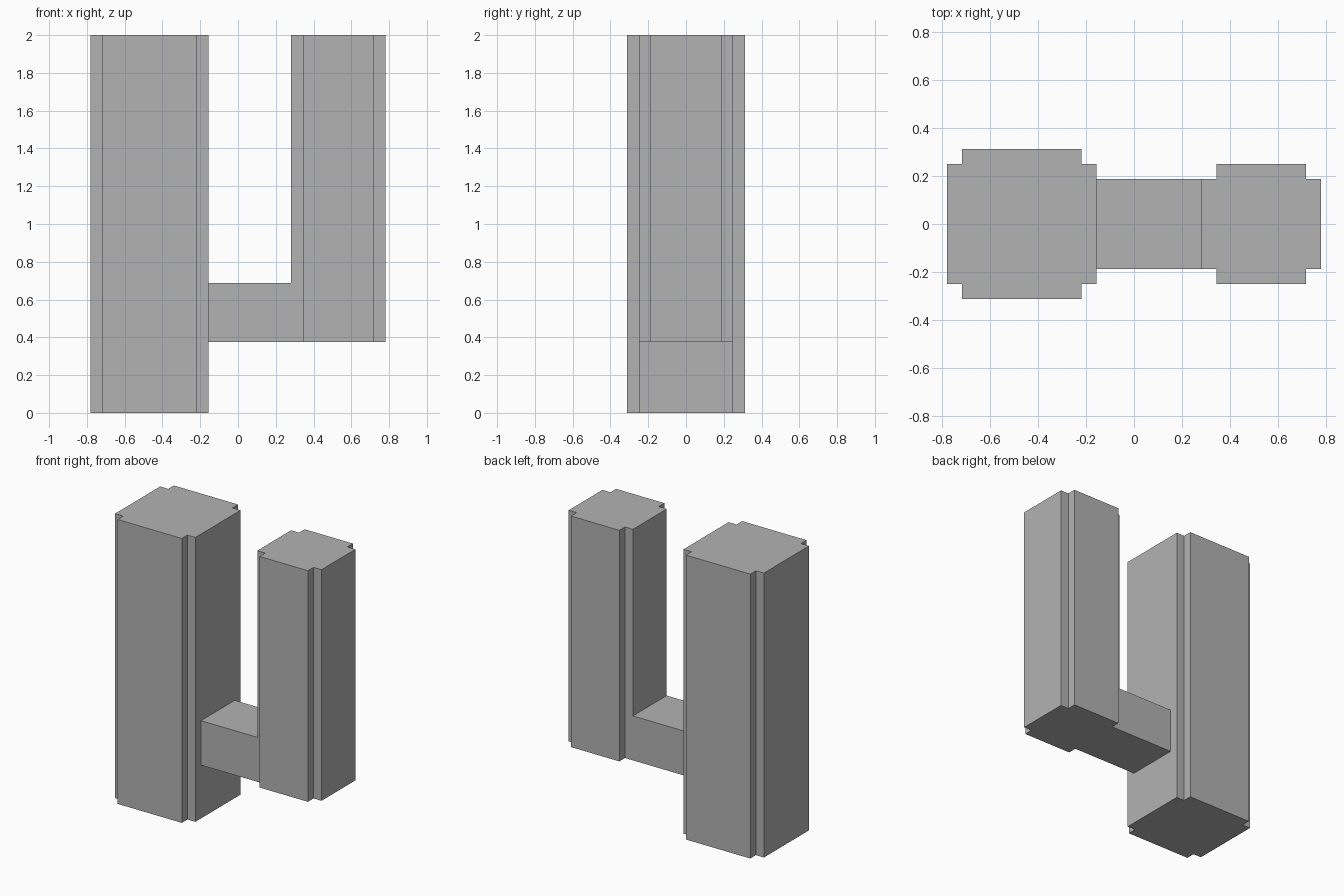
import bpy
import bmesh

if "Cube" in bpy.data.objects:
    bpy.data.objects.remove(bpy.data.objects["Cube"])

U = 0.0625  # modelling unit: one notch width

grey = bpy.data.materials.new("plain grey")
grey.diffuse_color = (0.45, 0.45, 0.45, 1)
grey.use_nodes = True
grey.node_tree.nodes["Principled BSDF"].inputs["Base Color"].default_value = grey.diffuse_color


def prism(name, outline, z0, z1):
    """Extrude a closed outline (x, y) from z0 to z1."""
    bm = bmesh.new()
    base = bm.faces.new([bm.verts.new((x, y, z0)) for x, y in outline])
    top = bmesh.ops.extrude_face_region(bm, geom=[base], use_keep_orig=True)
    verts = [v for v in top["geom"] if isinstance(v, bmesh.types.BMVert)]
    bmesh.ops.translate(bm, verts=verts, vec=(0, 0, z1 - z0))
    bmesh.ops.recalc_face_normals(bm, faces=bm.faces)
    mesh = bpy.data.meshes.new(name)
    bm.to_mesh(mesh)
    bm.free()
    mesh.materials.append(grey)
    obj = bpy.data.objects.new(name, mesh)
    bpy.context.collection.objects.link(obj)
    return obj


def notched_square(cx, h, n=U):
    """Square of half width h with a square notch in every corner."""
    i = h - n
    corner = [(h, i), (i, i), (i, h)]
    pts = []
    for _ in range(4):
        pts += corner
        corner = [(-y, x) for x, y in corner]
    return [(cx + x, y) for x, y in pts]


# Tall trunk and shorter raised arm
prism("trunk", notched_square(-7.5 * U, 5 * U), 0, 2)
prism("arm", notched_square(8.5 * U, 4 * U), 6 * U, 2)

# Horizontal link joining them
x0, x1, w = -2.5 * U, 4.5 * U, 3 * U
prism("link", [(x0, -w), (x1, -w), (x1, w), (x0, w)], 6 * U, 11 * U)
